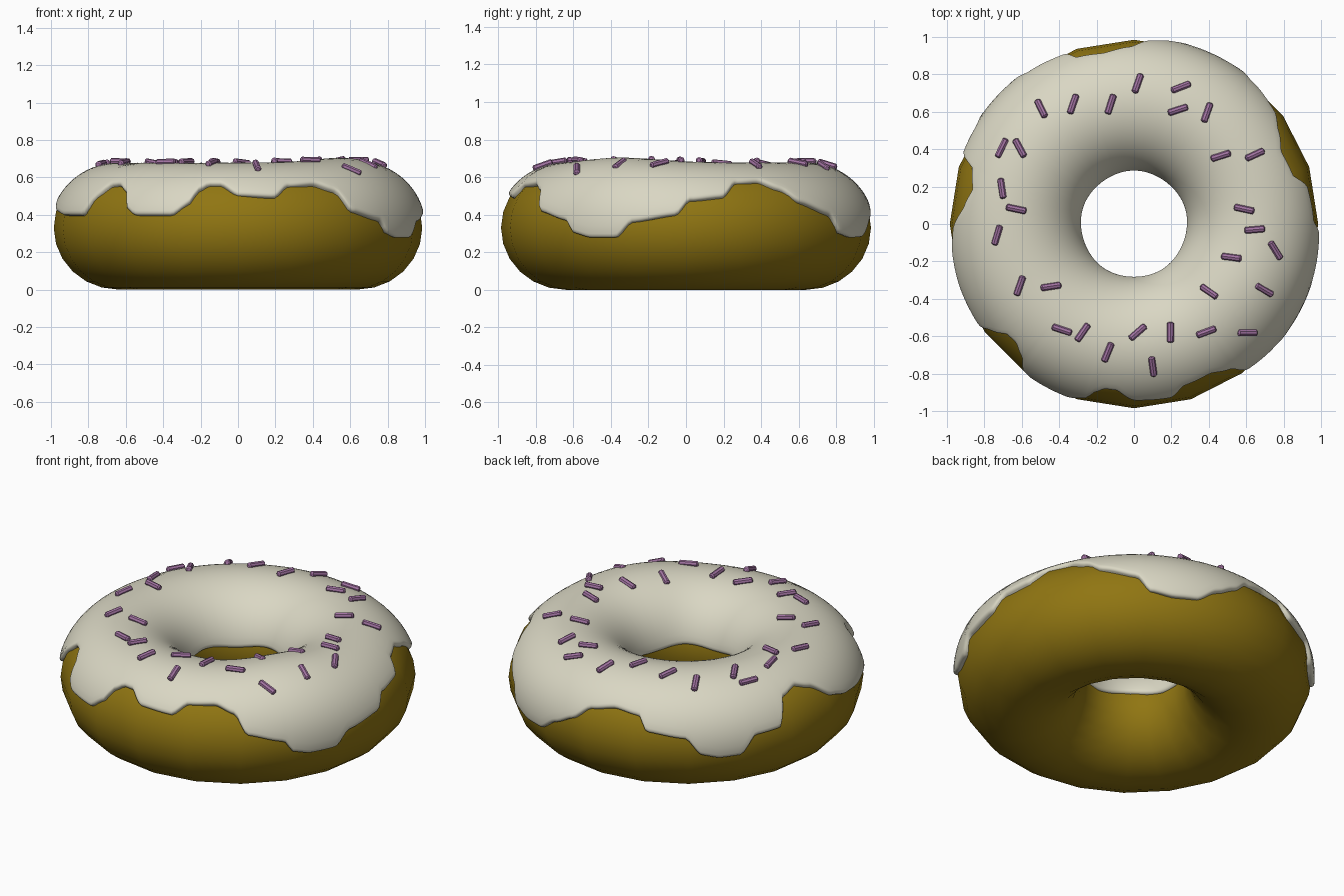
import bpy, bmesh, math
from mathutils import Vector, Matrix

if "Cube" in bpy.data.objects:
    bpy.data.objects.remove(bpy.data.objects["Cube"])

R, A, B, ZC = 0.64, 0.345, 0.33, 0.33   # ring radius, tube half width, half height, centre height
T = 0.018                               # icing thickness


def material(name, rgb):
    m = bpy.data.materials.new(name)
    m.diffuse_color = (*rgb, 1)
    m.use_nodes = True
    m.node_tree.nodes["Principled BSDF"].inputs["Base Color"].default_value = m.diffuse_color
    return m


def make_object(name, bm, mat):
    bmesh.ops.recalc_face_normals(bm, faces=bm.faces)
    for f in bm.faces:
        f.smooth = True
    me = bpy.data.meshes.new(name)
    bm.to_mesh(me)
    bm.free()
    me.materials.append(mat)
    ob = bpy.data.objects.new(name, me)
    bpy.context.collection.objects.link(ob)
    return ob


def tube_point(theta, beta, off):
    r = R + (A + off) * math.cos(beta)
    return Vector((r * math.cos(theta), r * math.sin(theta), ZC + (B + off) * math.sin(beta)))


def skin(bm, rings, close_section):
    n, m = len(rings), len(rings[0])
    vs = [[bm.verts.new(p) for p in ring] for ring in rings]
    for i in range(n):
        a, b = vs[i], vs[(i + 1) % n]
        for j in range(m if close_section else m - 1):
            k = (j + 1) % m
            bm.faces.new((a[j], b[j], b[k], a[k]))


dough_mat = material("golden dough", (0.28, 0.18, 0.006))
icing_mat = material("cream icing", (0.70, 0.68, 0.55))
sprinkle_mat = material("purple sprinkle", (0.36, 0.17, 0.36))

# Dough ring: twenty sides around
bm = bmesh.new()
skin(bm, [[tube_point(math.tau * i / 20, math.tau * j / 24, 0) for j in range(24)]
          for i in range(20)], True)
make_object("dough_ring", bm, dough_mat)

# Icing hem: (angle in degrees, height of the dripping edge)
HEM = [(1, .48), (12, .50), (17, .575), (26, .585), (33, .54), (39, .47), (51, .40), (55, .30),
       (63, .275), (71, .28), (78, .36), (85, .42), (91, .50), (100, .53), (109, .51), (112, .43),
       (125, .40), (130, .30), (136, .275), (143, .28), (148, .39), (157, .40), (161, .55),
       (168, .58), (174, .55), (182, .46), (190, .42), (200, .40), (213, .40), (217, .50),
       (221, .565), (225, .57), (230, .53), (233, .43), (236, .40), (249, .40), (254, .46),
       (257, .54), (260, .57), (264, .57), (270, .51), (282, .50), (287, .56), (297, .57),
       (304, .53), (308, .42), (320, .37), (323, .30), (329, .275), (338, .275), (343, .36),
       (357, .40), (361, .48)]


def hem_height(deg):
    if deg < HEM[0][0]:
        deg += 360
    for (a, za), (b, zb) in zip(HEM, HEM[1:]):
        if a <= deg <= b:
            t = (deg - a) / (b - a)
            t = 0.5 * t + 0.5 * t * t * (3 - 2 * t)
            return za + (zb - za) * t
    return HEM[0][1]


def swell(theta, beta):
    # thicker icing at the front right of the top
    d = (math.degrees(theta) + 32 + 180) % 360 - 180
    return 0.026 * math.exp(-(d / 26) ** 2) * max(0, math.sin(beta)) ** 1.5


# Icing: open shell with rounded rims tucked into the dough
RIM = [(0, -0.035), (0, 0), (0.08, 0.4 * T), (0.3, 0.72 * T), (0.6, 0.92 * T), (1, T)]
SPAN, STEPS, AROUND = 0.07, 26, 300
rings = []
for i in range(AROUND):
    th = math.tau * i / AROUND
    b0 = math.asin((hem_height(math.degrees(th)) - ZC) / (B + T))
    b1 = math.pi - math.asin((0.375 + 0.01 * math.sin(5 * th) - ZC) / (B + T))
    sec = [(b0 + SPAN * f, o) for f, o in RIM]
    lo, hi = b0 + SPAN, b1 - SPAN
    sec += [(lo + (hi - lo) * k / STEPS, T) for k in range(1, STEPS)]
    sec += [(b1 - SPAN * f, o) for f, o in reversed(RIM)]
    rings.append([tube_point(th, b, o + (swell(th, b) if o > 0 else 0)) for b, o in sec])
bm = bmesh.new()
skin(bm, rings, False)
make_object("icing", bm, icing_mat)

# Sprinkles: (x, y, direction in degrees)
SPRINKLES = [(.02, .75, 72), (.25, .73, 25), (.235, .61, 18), (.39, .595, 70), (-.125, .64, 72),
             (-.325, .64, 72), (-.495, .615, -62), (-.705, .405, 65), (-.61, .405, -60),
             (-.705, .19, -80), (-.63, .08, -12), (-.73, -.06, 72), (-.61, -.33, 70),
             (-.445, -.335, 10), (-.385, -.565, -18), (-.275, -.58, 55), (-.14, -.685, 68),
             (.02, -.58, 42), (.195, -.58, 90), (.1, -.76, -82), (.465, .365, 18),
             (.645, .37, 25), (.59, .08, -12), (.645, -.03, 5), (.525, -.18, -8),
             (.75, -.14, -55), (.405, -.365, -35), (.69, -.35, -30), (.385, -.575, 20),
             (.6, -.575, -8)]
bm = bmesh.new()
for x, y, deg in SPRINKLES:
    th, r = math.atan2(y, x), math.hypot(x, y)
    beta = math.acos((r - R) / (A + T))
    # those at the swollen side sink into the icing
    lift = T + 0.006 + min(swell(th, beta), 0.012)
    pos = tube_point(th, beta, lift)
    nor = Vector((math.cos(beta) / A * math.cos(th), math.cos(beta) / A * math.sin(th),
                  math.sin(beta) / B)).normalized()
    a = math.radians(deg)
    along = Vector((math.cos(a), math.sin(a), 0))
    along = (along - nor * along.dot(nor)).normalized()
    side = nor.cross(along)
    frame = Matrix((along, side, nor)).transposed().to_4x4()
    rows = [[pos + frame @ Vector((u, w * math.cos(math.tau * k / 8), w * math.sin(math.tau * k / 8)))
             for k in range(8)]
            for u, w in ((-.055, .010), (-.049, .018), (.049, .018), (.055, .010))]
    vs = [[bm.verts.new(p) for p in row] for row in rows]
    for p, q in zip(vs, vs[1:]):
        for k in range(8):
            bm.faces.new((p[k], p[(k + 1) % 8], q[(k + 1) % 8], q[k]))
    bm.faces.new(vs[0])
    bm.faces.new(vs[-1])
ob = make_object("sprinkles", bm, sprinkle_mat)
bpy.context.view_layer.objects.active = ob
ob.select_set(True)
bpy.ops.object.shade_smooth_by_angle(angle=math.radians(35))
